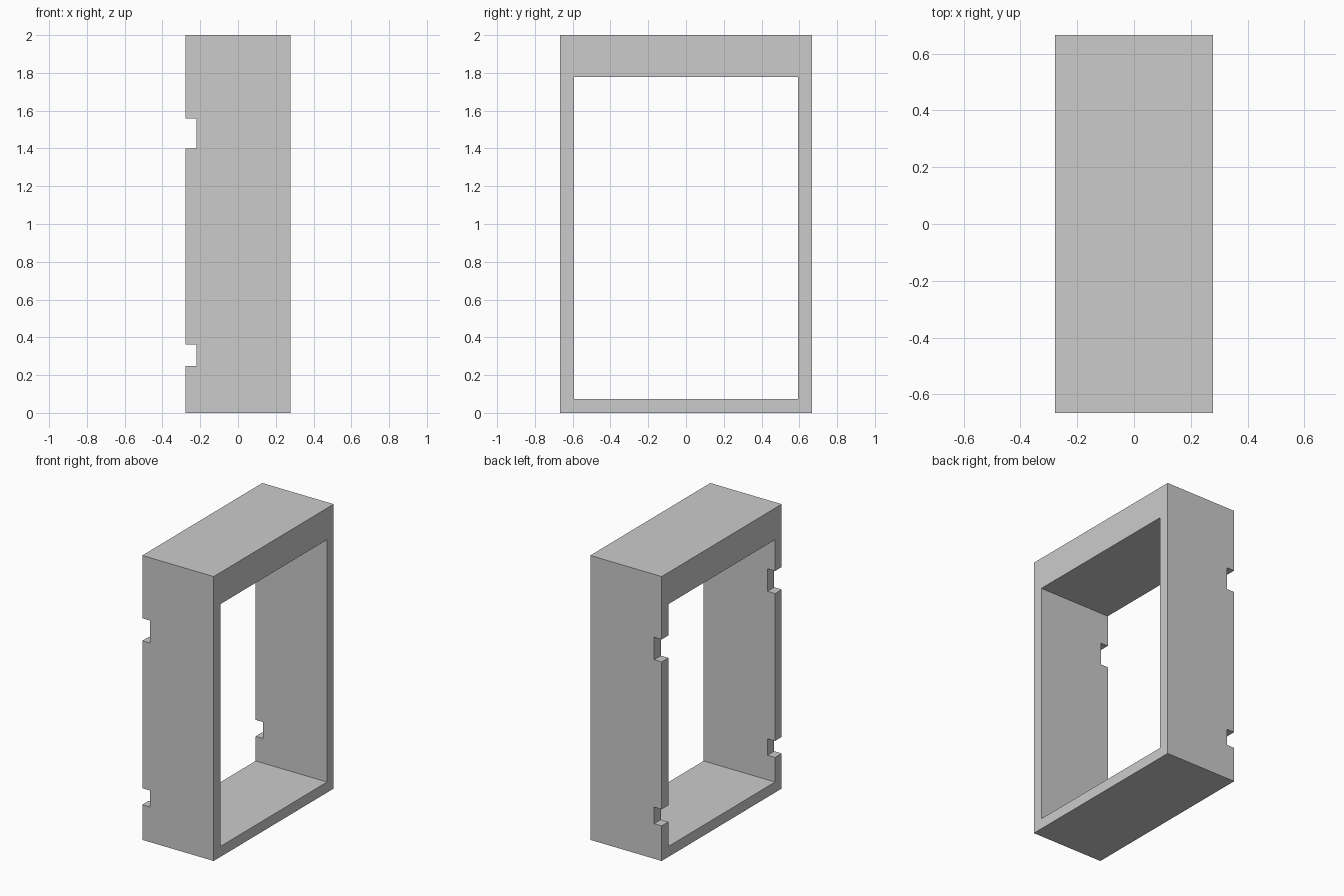
import bpy
from mathutils import Vector

cube = bpy.data.objects.get("Cube")
if cube:
    bpy.data.objects.remove(cube, do_unlink=True)

# Overall proportions: the wall thickness sets the frame
HEIGHT = 2.0
WALL = HEIGHT / 27
HALF_X, HALF_Y = WALL * 3.75, WALL * 9
NOTCH_DEPTH = 0.058
NOTCHES = {"lower": (0.247, 0.363), "upper": (1.40, 1.558)}

grey = bpy.data.materials.new("light_grey")
grey.use_nodes = True
colour = (0.6, 0.6, 0.6, 1)
grey.diffuse_color = colour
grey.node_tree.nodes["Principled BSDF"].inputs["Base Color"].default_value = colour


def box(name, low, high):
    """Axis-aligned box between two corners."""
    low, high = Vector(low), Vector(high)
    bpy.ops.mesh.primitive_cube_add(size=1, location=(low + high) / 2)
    obj = bpy.context.object
    obj.name = name
    obj.scale = high - low
    bpy.ops.object.transform_apply(location=True, rotation=False, scale=True)
    obj.data.materials.append(grey)
    return obj


def cut(target, cutter):
    """Subtract the cutter and discard it."""
    cutter.hide_render = True
    mod = target.modifiers.new(cutter.name, "BOOLEAN")
    mod.operation = "DIFFERENCE"
    mod.solver = "EXACT"
    mod.object = cutter
    bpy.context.view_layer.objects.active = target
    bpy.ops.object.modifier_apply(modifier=mod.name)
    bpy.data.objects.remove(cutter, do_unlink=True)


# Solid block for the frame
frame = box("open_frame", (-HALF_X, -HALF_Y, 0), (HALF_X, HALF_Y, HEIGHT))

# Rectangular opening, with a deeper top rail
cut(frame, box("opening", (-1, WALL - HALF_Y, WALL),
               (1, HALF_Y - WALL, HEIGHT - 3 * WALL)))

# Hinge notches across both side walls on the right edge
for label, (bottom, top) in NOTCHES.items():
    cut(frame, box(label + "_notch", (-1, -1, bottom),
                   (NOTCH_DEPTH - HALF_X, 1, top)))
